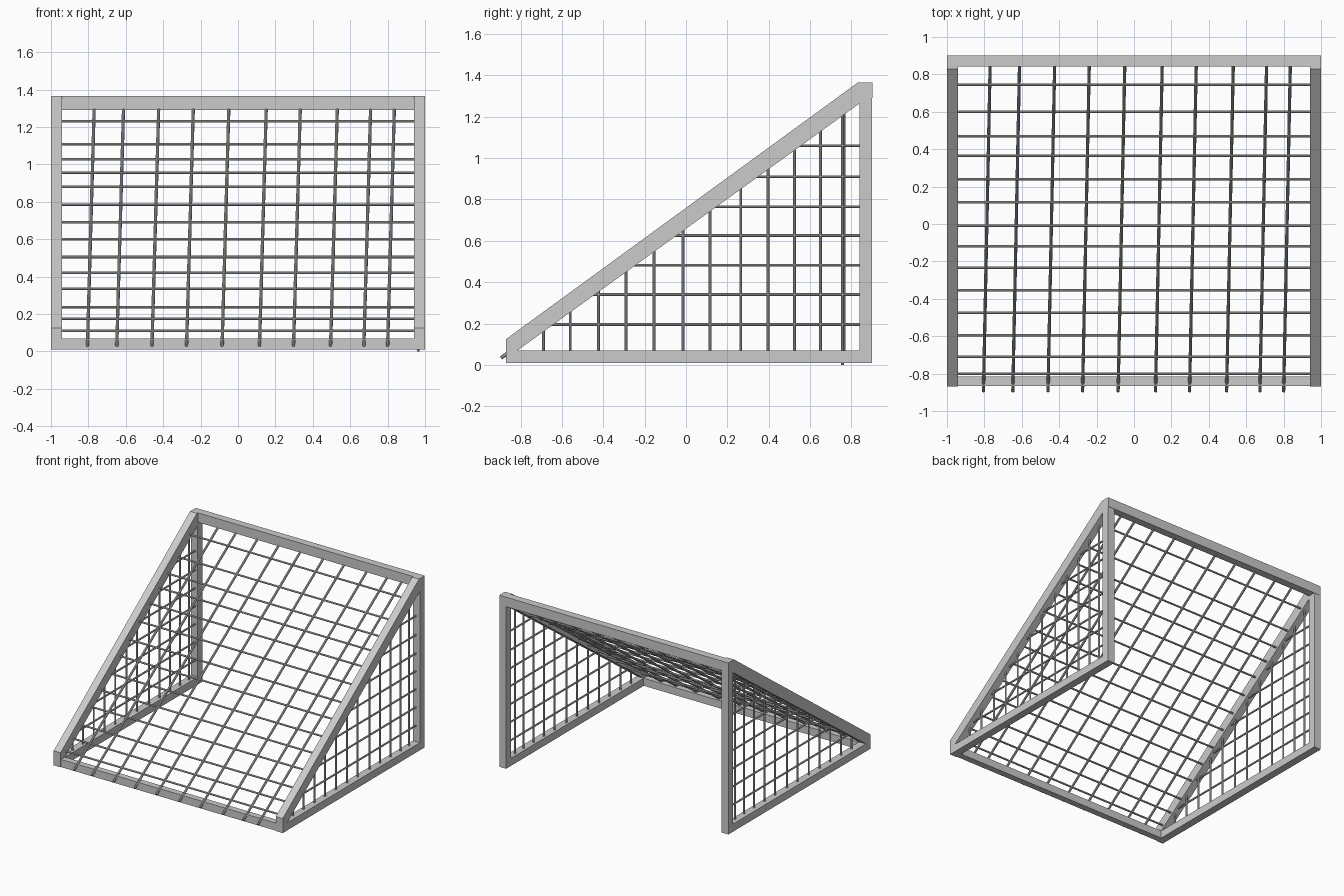
import bpy, bmesh
from mathutils import Vector

if "Cube" in bpy.data.objects:
    bpy.data.objects.remove(bpy.data.objects["Cube"])


def make_object(name, bm):
    bmesh.ops.recalc_face_normals(bm, faces=bm.faces)
    mesh = bpy.data.meshes.new(name)
    bm.to_mesh(mesh)
    bm.free()
    ob = bpy.data.objects.new(name, mesh)
    bpy.context.collection.objects.link(ob)
    return ob


def bar(name, profile, x0, x1):
    """Extrude a (y, z) profile along x."""
    bm = bmesh.new()
    face = bm.faces.new([bm.verts.new((x0, y, z)) for y, z in profile])
    ext = bmesh.ops.extrude_face_region(bm, geom=[face])
    verts = [g for g in ext["geom"] if isinstance(g, bmesh.types.BMVert)]
    bmesh.ops.translate(bm, verts=verts, vec=(x1 - x0, 0, 0))
    return make_object(name, bm)


def rect(y0, y1, z0, z1):
    return [(y0, z0), (y1, z0), (y1, z1), (y0, z1)]


def rods(name, segments, radius):
    """One object holding a round rod for every (start, end) pair."""
    bm = bmesh.new()
    for a, b in segments:
        a, b = Vector(a), Vector(b)
        d = b - a
        new = bmesh.ops.create_cone(bm, cap_ends=True, segments=10, radius1=radius,
                                    radius2=radius, depth=d.length)["verts"]
        rot = d.to_track_quat('Z', 'Y').to_matrix().to_4x4()
        bmesh.ops.transform(bm, matrix=rot, verts=new)
        bmesh.ops.translate(bm, verts=new, vec=(a + b) / 2)
    ob = make_object(name, bm)
    bpy.context.view_layer.objects.active = ob
    ob.select_set(True)
    bpy.ops.object.shade_smooth_by_angle()
    ob.select_set(False)


def net_z(y):
    """Height of the sloping net plane."""
    return 0.03 + (y + 0.90) * 0.722


# side frames: ground rail, rear post and sloping rail
slope = [(-0.87, 0.01), (-0.87, 0.125), (0.83, 1.365), (0.90, 1.365),
         (0.84, 1.265), (-0.815, 0.07)]
for side, s in (("left", -1), ("right", 1)):
    bar(side + "_ground_rail", rect(-0.87, 0.90, 0.01, 0.07), s * 0.94, s)
    bar(side + "_post", rect(0.84, 0.90, 0.01, 1.365), s * 0.94, s)
    bar(side + "_sloping_rail", slope, s * 0.94, s)

# cross bars
bar("front_ground_bar", rect(-0.865, -0.815, 0.01, 0.07), -0.95, 0.95)
bar("crossbar", rect(0.842, 0.902, 1.29, 1.365), -0.998, 0.998)

# sloping net: slightly skewed long rods and level cross rods
long_x = [-0.805, -0.648, -0.46, -0.275, -0.085, 0.115, 0.297, 0.495, 0.673, 0.80]
rods("net_long_rods", [((x, -0.895, net_z(-0.895)), (x + 0.036, 0.86, net_z(0.86)))
                       for x in long_x], 0.009)
cross = [(0.745, 1.23), (0.60, 1.108), (0.47, 1.027), (0.365, 0.955), (0.24, 0.88),
         (0.115, 0.785), (-0.01, 0.69), (-0.12, 0.60), (-0.235, 0.505), (-0.355, 0.42),
         (-0.475, 0.335), (-0.595, 0.237), (-0.71, 0.175), (-0.80, 0.11)]
rods("net_cross_rods", [((-0.97, y, z), (0.97, y, z)) for y, z in cross], 0.007)

# side nets: upright and level rods, ends buried in the rails
upright_y = [-0.69, -0.56, -0.423, -0.29, -0.155, -0.015, 0.117, 0.265, 0.397, 0.525, 0.65]
level_z = [0.195, 0.34, 0.482, 0.625, 0.765, 0.91, 1.06]
for side, s in (("left", -1), ("right", 1)):
    x = s * 0.963
    segs = [((x, y, 0.03), (x, y, net_z(y))) for y in upright_y]
    # last upright; the right one pokes through the ground rail
    y_last = 0.757 if s > 0 else 0.765
    segs.append(((x, y_last, 0.0 if s > 0 else 0.03), (x, y_last, 1.23)))
    segs += [((x, (z - 0.03) / 0.722 - 0.90, z), (x, 0.87, z)) for z in level_z]
    rods(side + "_side_net", segs, 0.007)
